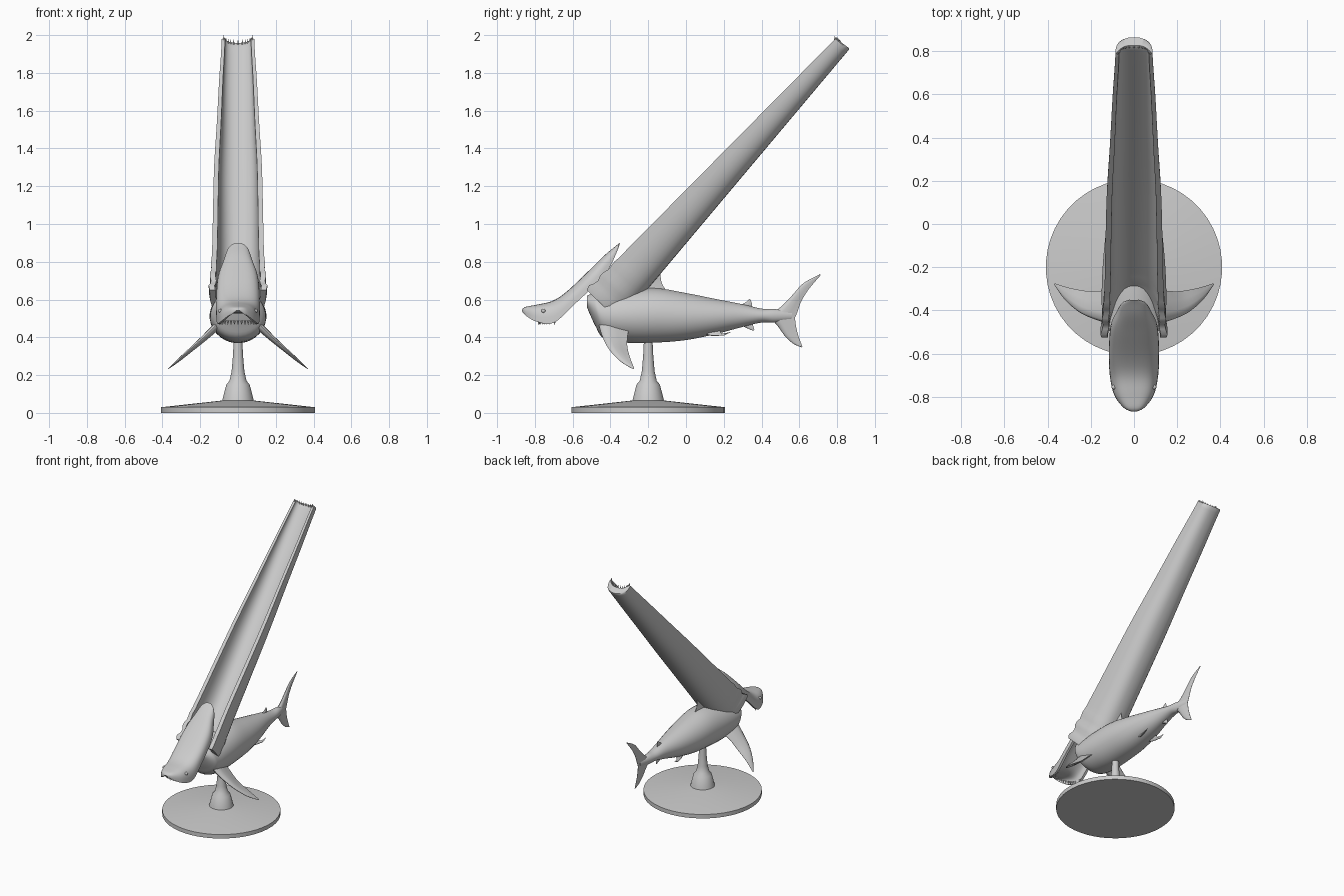
import bpy, bmesh
from math import sin, cos, pi
from mathutils import Vector as V

if "Cube" in bpy.data.objects:
    bpy.data.objects.remove(bpy.data.objects["Cube"])


def finish(name, bm, angle=50):
    bmesh.ops.recalc_face_normals(bm, faces=bm.faces[:])
    me = bpy.data.meshes.new(name)
    bm.to_mesh(me)
    bm.free()
    ob = bpy.data.objects.new(name, me)
    bpy.context.collection.objects.link(ob)
    bpy.context.view_layer.objects.active = ob
    ob.select_set(True)
    bpy.ops.object.shade_smooth_by_angle(angle=angle * pi / 180)
    ob.select_set(False)
    return ob


def loft(name, rings, angle=50):
    bm = bmesh.new()
    vr = [[bm.verts.new(p) for p in r] for r in rings]
    n = len(rings[0])
    for a, b in zip(vr, vr[1:]):
        for i in range(n):
            j = (i + 1) % n
            bm.faces.new((a[i], a[j], b[j], b[i]))
    # cap each end; U-shaped and round rings both pair point i with n-1-i
    for r in (vr[0], vr[-1]):
        for i in range(n // 2 - 1):
            bm.faces.new((r[i], r[i + 1], r[n - 2 - i], r[n - 1 - i]))
    return finish(name, bm, angle)


def smooth(rows, steps=5):
    """Catmull-Rom resampling of rows of numbers."""
    out, m = [], len(rows) - 1
    for i in range(m):
        p = [rows[max(0, min(m, i + k))] for k in (-1, 0, 1, 2)]
        for s in range(steps):
            t = s / steps
            out.append([b + .5 * t * (c - a + t * (2*a - 5*b + 4*c - d + t * (3*(b - c) + d - a)))
                        for a, b, c, d in zip(*p)])
    return out + [list(rows[-1])]


def u_ring(edge, crown, hw, win, din, power, n=20):
    """Hollow U section: rim at edge, deepest point at crown, (y, z) pairs."""
    e, d = V((0, *edge)), V((0, crown[0] - edge[0], crown[1] - edge[1]))

    def arch(w, depth):
        pts = []
        for i in range(n + 1):
            a = pi * i / n
            c, s = cos(a), max(0, sin(a))
            x = (1 if c > 0 else -1) * abs(c) ** power * w
            pts.append(e + d * depth * s ** power + V((x, 0, 0)))
        return pts
    return arch(hw, 1) + arch(hw * win, din)[::-1]


def fin(name, stations, mirror=False):
    """Stations of (leading point, trailing point, thickness)."""
    rows = smooth([[*a, *b, t] for a, b, t in stations])
    nrm = (V(rows[0][3:6]) - V(rows[0][:3])).cross(V(rows[-1][:3]) - V(rows[0][:3])).normalized()
    prof = [(0, 0), (.08, .7), (.3, 1), (.65, .55), (1, .06),
            (1, -.06), (.65, -.55), (.3, -1), (.08, -.7), (0, -.01)]
    for side in ((1, -1) if mirror else (1,)):
        rings = []
        for r in rows:
            a, b = V(r[:3]), V(r[3:6])
            ring = [a.lerp(b, u) + nrm * h * r[6] for u, h in prof]
            rings.append([V((p.x * side, p.y, p.z)) for p in ring])
        loft(name + ("_left" if side < 0 else "_right" if mirror else ""), rings)


def teeth(name, points, direction, r, h):
    bm = bmesh.new()
    q = V((0, 0, 1)).rotation_difference(V(direction).normalized())
    for p in points:
        m = q.to_matrix().to_4x4()
        m.translation = V(p) + q @ V((0, 0, h * .4))
        bmesh.ops.create_cone(bm, cap_ends=True, segments=6, radius1=r, radius2=0, depth=h, matrix=m)
    finish(name, bm, 30)


# stand: disc with shallow cone, flared stem
def stand(name, prof, n=48, angle=30):
    loft(name, [[(r * cos(2*pi*(i+.5)/n), -.2 + r * sin(2*pi*(i+.5)/n), z) for i in range(n)]
                for r, z in prof], angle)


stand("stand_base", [(.408, 0), (.408, .03), (.08, .066)])
stand("stand_stem", [(.085, .06), (.08, .08), (.062, .15), (.045, .17), (.034, .22), (.027, .3), (.021, .42)])

# body: y, top, bottom, half width
body = [(-.525, .62, .56, .07), (-.48, .64, .46, .13), (-.43, .64, .39, .147), (-.3, .655, .37, .15),
        (-.15, .66, .372, .142), (0, .635, .385, .125), (.15, .605, .415, .097), (.3, .575, .455, .06),
        (.4, .552, .478, .042), (.47, .55, .478, .03), (.56, .535, .495, .008)]
N = 32
loft("body", [[(w * cos(2*pi*(i+.5)/N), y, (t+b)/2 + (t-b)/2 * sin(2*pi*(i+.5)/N)) for i in range(N)]
              for y, t, b, w in smooth(body)])

# stretched lower jaw: long open trough with gill folds near the body
width = smooth([(.15,), (.137,), (.132,), (.126,), (.112,), (.1,), (.086,)], 12)
rings = []
for k, (w,) in enumerate(width):
    t = k / (len(width) - 1)
    fold = .045 * sin(t / .15 * 3 * 2 * pi) * (1 - t / .15) if t < .15 else 0
    e = V((-.525, .65)).lerp(V((.79, 1.98)), t)
    c = V((-.35, .48)).lerp(V((.862, 1.922)), t)
    e, c = e - (c - e) * fold, c
    rings.append(u_ring(e, c, w * (1 + fold), .8, .72 - .3 * t ** 3, .8))
tip = rings[-1]
e, c = V((.796, 1.982)), V((.864, 1.93))
rings.append(u_ring(e, c, .076, .85, .45, .8))
loft("lower_jaw", rings)
arch = u_ring((.785, 1.975), (.855, 1.915), .078, .94, .4, .8, 14)[:15]
inner = u_ring((.79, 1.978), (.86, 1.92), .082, .92, .42, .8, 14)[15:]
teeth("lower_teeth", inner, (0, -.2, 1), .006, .026)

# raised upper head: edge y z, crown y z, half width
head = [(-.868, .538, -.868, .547, .012), (-.848, .515, -.85, .561, .05), (-.79, .483, -.79, .573, .092),
        (-.7, .477, -.705, .594, .112), (-.59, .575, -.625, .648, .116), (-.47, .69, -.505, .762, .108),
        (-.405, .77, -.425, .84, .08), (-.365, .855, -.37, .885, .055), (-.35, .895, -.352, .9, .022)]
loft("upper_head", [u_ring((a, b), (p, q), w, .85, .5, .65) for a, b, p, q, w in smooth(head)])
row = []
for i in range(17):
    a = pi * i / 16
    row.append((.097 * cos(a), -.695 - .085 * sin(a) ** .7 if 0 < i < 16 else -.695, .486))
teeth("upper_teeth", row, (0, 0, -1), .007, .024)

# eyes
for s, n in ((1, "right"), (-1, "left")):
    bm = bmesh.new()
    bmesh.ops.create_uvsphere(bm, u_segments=16, v_segments=10, radius=.011)
    bmesh.ops.translate(bm, verts=bm.verts[:], vec=(s * .093, -.755, .54))
    finish("eye_" + n, bm)

# fins
fin("pectoral_fin", [((.1, -.465, .48), (.1, -.3, .45), .022), ((.17, -.445, .41), (.16, -.31, .4), .017),
                     ((.25, -.41, .34), (.22, -.31, .345), .012), ((.32, -.35, .275), (.3, -.295, .29), .008),
                     ((.37, -.28, .232), (.365, -.275, .238), .002)], True)
fin("pelvic_fin", [((.04, .08, .43), (.04, .18, .44), .008), ((.055, .13, .41), (.055, .19, .42), .006),
                   ((.07, .2, .41), (.07, .24, .43), .002)], True)
fin("dorsal_fin", [((0, -.3, .62), (0, -.08, .62), .022), ((0, -.24, .69), (0, -.125, .68), .015),
                   ((0, -.18, .75), (0, -.135, .74), .008), ((0, -.15, .79), (0, -.13, .785), .002)])
fin("rear_dorsal_fin", [((0, .28, .565), (0, .35, .555), .008), ((0, .315, .585), (0, .35, .575), .005),
                        ((0, .335, .602), (0, .342, .6), .002)])
fin("anal_fin", [((0, .28, .47), (0, .35, .485), .008), ((0, .32, .45), (0, .355, .465), .005),
                 ((0, .355, .435), (0, .362, .438), .002)])
fin("tail_upper_lobe", [((0, .43, .51), (0, .575, .5), .02), ((0, .5, .56), (0, .588, .53), .014),
                        ((0, .56, .62), (0, .61, .59), .01), ((0, .62, .685), (0, .65, .655), .006),
                        ((0, .71, .735), (0, .712, .728), .002)])
fin("tail_lower_lobe", [((0, .43, .52), (0, .575, .53), .02), ((0, .485, .46), (0, .58, .475), .014),
                        ((0, .525, .405), (0, .59, .425), .009), ((0, .57, .365), (0, .605, .38), .005),
                        ((0, .613, .347), (0, .616, .352), .002)])
